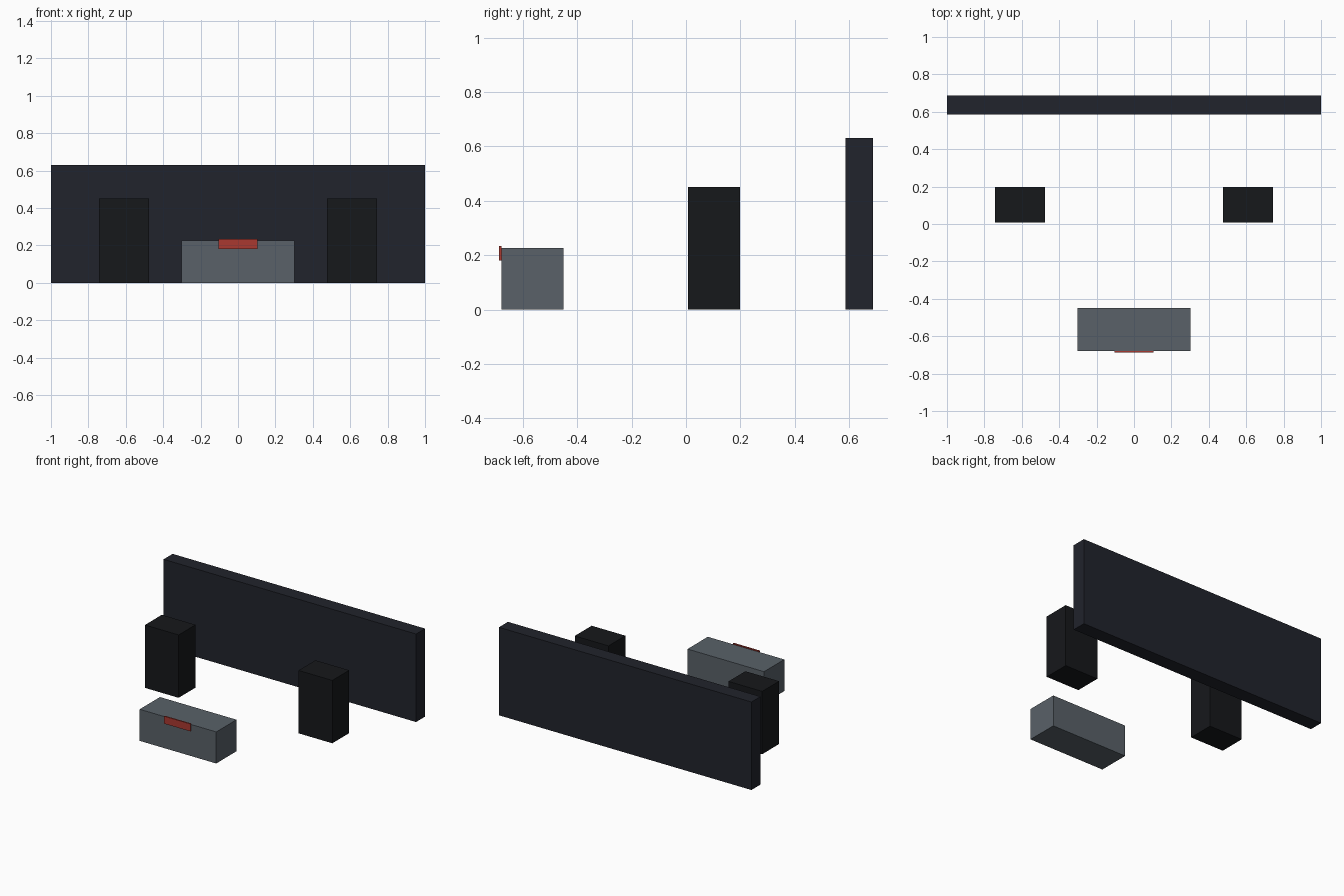
import bpy

if "Cube" in bpy.data.objects:
    bpy.data.objects.remove(bpy.data.objects["Cube"])


def material(name, rgb):
    mat = bpy.data.materials.new(name)
    mat.diffuse_color = (*rgb, 1.0)
    mat.use_nodes = True
    mat.node_tree.nodes["Principled BSDF"].inputs["Base Color"].default_value = mat.diffuse_color
    return mat


def box(name, xs, ys, zs, mat):
    """Box spanning the given (min, max) ranges."""
    spans = (xs, ys, zs)
    bpy.ops.mesh.primitive_cube_add(size=1, location=[(a + b) / 2 for a, b in spans])
    obj = bpy.context.object
    obj.name = name
    obj.scale = [b - a for a, b in spans]
    bpy.ops.object.transform_apply(location=False, rotation=False, scale=True)
    obj.data.materials.append(mat)
    return obj


navy = material("dark_navy", (0.015, 0.017, 0.025))
black = material("near_black", (0.008, 0.009, 0.011))
grey = material("slate_grey", (0.1, 0.12, 0.14))
red = material("red", (0.4, 0.04, 0.03))

# Wide back wall
box("back_wall", (-1, 1), (0.586, 0.688), (0, 0.63), navy)

# Pair of upright blocks
for side, label in ((-1, "left"), (1, "right")):
    xs = sorted((side * 0.475, side * 0.742))
    box(f"{label}_pillar", xs, (0.007, 0.198), (0, 0.45), black)

# Low front block with its red plate, which rises slightly above the top
box("front_block", (-0.303, 0.303), (-0.679, -0.45), (0, 0.226), grey)
box("front_plate", (-0.104, 0.104), (-0.688, -0.678), (0.18, 0.233), red)
